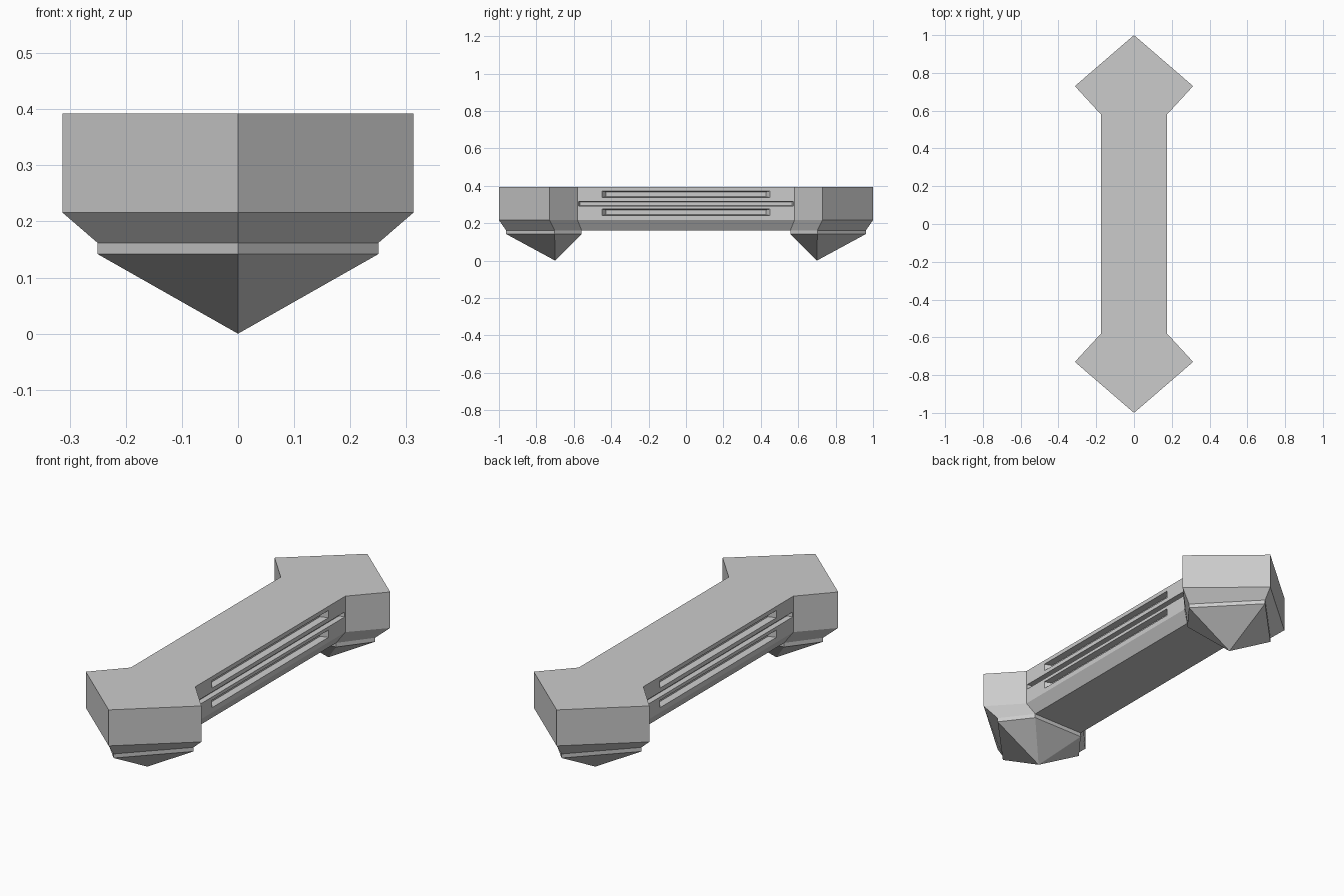
import bpy, bmesh

if "Cube" in bpy.data.objects:
    bpy.data.objects.remove(bpy.data.objects["Cube"])

def make(name, rings, apex=None):
    """Loft equal-length rings of points; close with caps or a final apex."""
    bm = bmesh.new()
    loops = [[bm.verts.new(p) for p in r] for r in rings]
    n = len(loops[0])
    for a, b in zip(loops, loops[1:]):
        for i in range(n):
            bm.faces.new((a[i], a[(i + 1) % n], b[(i + 1) % n], b[i]))
    bm.faces.new(loops[0])
    if apex:
        tip = bm.verts.new(apex)
        for i in range(n):
            bm.faces.new((loops[-1][i], loops[-1][(i + 1) % n], tip))
    else:
        bm.faces.new(loops[-1])
    bmesh.ops.recalc_face_normals(bm, faces=bm.faces)
    me = bpy.data.meshes.new(name)
    bm.to_mesh(me)
    bm.free()
    ob = bpy.data.objects.new(name, me)
    bpy.context.collection.objects.link(ob)
    return ob

def ring(pts, z, sx=1, sy=1):
    return [(x * sx, y * sy, z) for x, y in pts]

SX, SY = 0.8, 0.962

# Double arrow-headed bar with a tapered underside
quarter = [(0.313, 0.73), (0.175, 0.58)]
right = quarter + [(x, -y) for x, y in reversed(quarter)]
outline = [(0, 1)] + right + [(0, -1)] + [(-x, y) for x, y in reversed(right)]
body = make("bar_body", [ring(outline, 0.392), ring(outline, 0.216),
                         ring(outline, 0.162, SX, SY)])

def cut(name, side, z, y, h, inset, depth):
    """Groove cutter on one side, narrowing inwards by inset."""
    def rect(x, dy, dz):
        return [(side * x, a * dy, z + b * dz)
                for a, b in ((-1, -1), (1, -1), (1, 1), (-1, 1))]
    k = inset / depth * 0.01
    c = make(name, [rect(0.185, y + k, h + k * 0.25),
                    rect(0.175 - depth, y - inset, h - inset * 0.25)])
    c.hide_render = True
    c.display_type = 'WIRE'
    m = body.modifiers.new(name, 'BOOLEAN')
    m.operation = 'DIFFERENCE'
    m.solver = 'EXACT'
    m.object = c

# Two slots and a central full-length groove on each side
for s in (1, -1):
    for z in (0.354, 0.258):
        cut("slot_cutter", s, z, 0.45, 0.018, 0.022, 0.03)
    cut("groove_cutter", s, 0.304, 0.575, 0.012, 0.008, 0.025)

# Pointed foot below each arrow head
head = [(0, 1), (0.313, 0.73), (0.175, 0.58), (-0.175, 0.58), (-0.313, 0.73)]
for s, name in ((1, "back_foot"), (-1, "front_foot")):
    make(name, [ring(head, 0.165, SX, SY * s), ring(head, 0.142, SX, SY * s)],
         apex=(0, 0.7 * s, 0))
